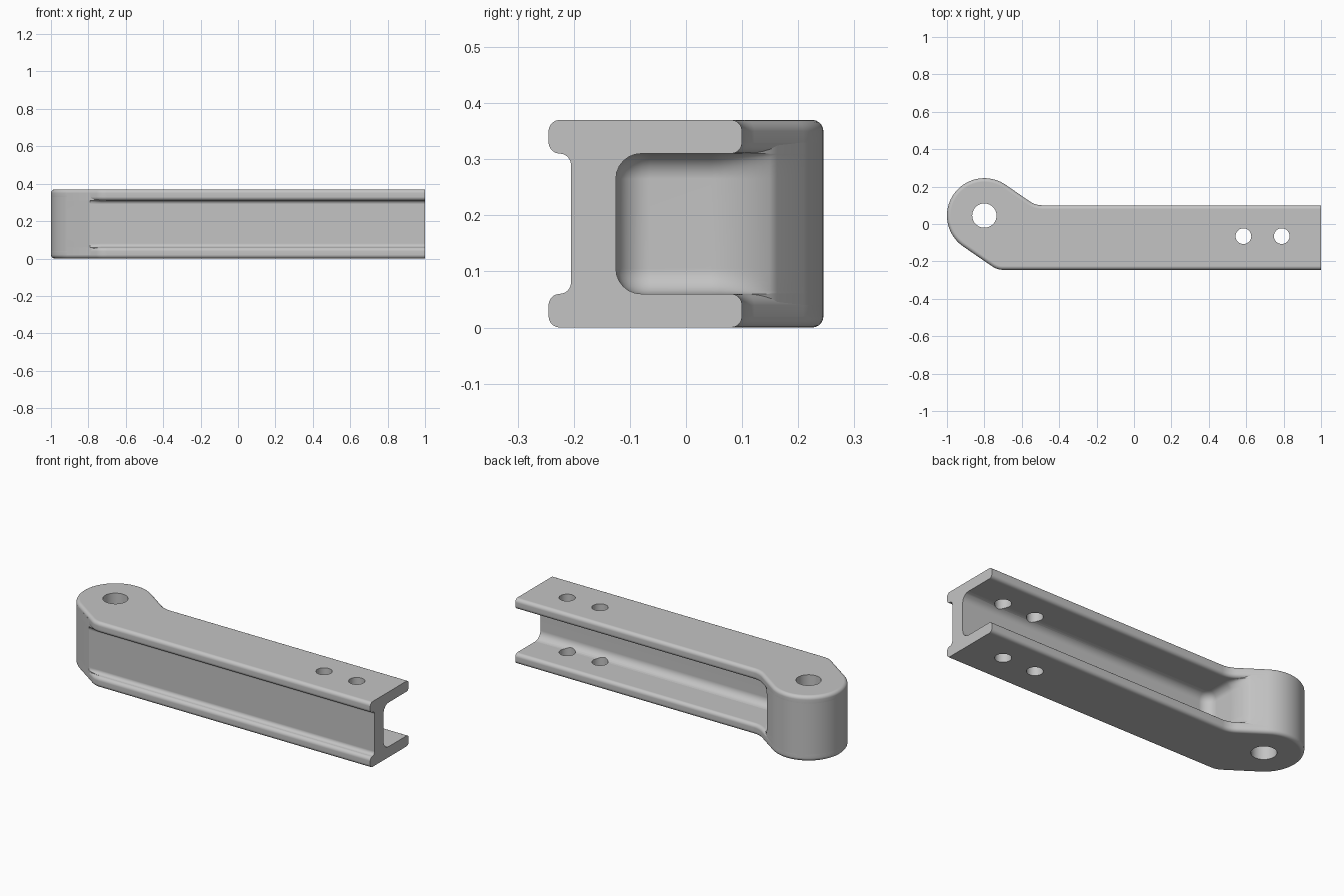
import bpy
import bmesh
from math import sin, cos, radians, pi
from mathutils import Vector

if "Cube" in bpy.data.objects:
    bpy.data.objects.remove(bpy.data.objects["Cube"], do_unlink=True)

HEIGHT, FLANGE, ROUND = 0.37, 0.06, 0.02
BOSS = (-0.8, 0.045)
BOSS_R = 0.2
SLOPE = 55                     # direction of the sloped sides' normal, degrees

steel = bpy.data.materials.new("plain grey")
steel.use_nodes = True
grey = (0.55, 0.55, 0.55, 1)
steel.diffuse_color = grey
steel.node_tree.nodes["Principled BSDF"].inputs["Base Color"].default_value = grey


def arc(centre, r, a0, a1, n):
    angles = [radians(a0 + (a1 - a0) * i / n) for i in range(n + 1)]
    return [(centre[0] + r * cos(a), centre[1] + r * sin(a)) for a in angles]


def loft(rings):
    """Closed solid through a stack of equal-length rings."""
    bm = bmesh.new()
    loops = [[bm.verts.new(p) for p in ring] for ring in rings]
    n = len(loops[0])
    for low, high in zip(loops, loops[1:]):
        for i in range(n):
            j = (i + 1) % n
            bm.faces.new((low[i], low[j], high[j], high[i]))
    bm.faces.new(loops[0][::-1])
    bm.faces.new(loops[-1])
    bmesh.ops.recalc_face_normals(bm, faces=bm.faces)
    return bm


def make_object(name, bm):
    mesh = bpy.data.meshes.new(name)
    bm.to_mesh(mesh)
    bm.free()
    mesh.materials.append(steel)
    ob = bpy.data.objects.new(name, mesh)
    bpy.context.collection.objects.link(ob)
    return ob


# Flange outline: straight bar, sloped neck, round boss, sloped shoulder
boss_arc = arc(BOSS, BOSS_R, SLOPE, SLOPE + 180, 40)
flange_plan = ([(1, -0.245), (1, 0.1)]
               + arc((-0.49, 0.22), 0.12, 270, 180 + SLOPE, 6)
               + boss_arc
               + arc((-0.7, -0.145), 0.1, 180 + SLOPE, 270, 6))


def make_flange(name, z):
    bm = loft([[(x, y, h) for x, y in flange_plan] for h in (z, z + FLANGE)])
    # Round every rim except the sawn end
    rims = [e for e in bm.edges
            if abs(e.verts[0].co.z - e.verts[1].co.z) < 1e-5
            and min(v.co.x for v in e.verts) < 0.999]
    bmesh.ops.bevel(bm, geom=rims, offset=ROUND, segments=5, profile=0.5,
                    affect='EDGES', clamp_overlap=False)
    return make_object(name, bm)


bottom_flange = make_flange("bottom_flange", 0)
top_flange = make_flange("top_flange", HEIGHT - FLANGE)

# Web and boss core: plan points, each with its fillet spread and fillet height
DEEP = 0.045
core = [((1, -0.205), ROUND, ROUND), ((1, -0.125), DEEP, DEEP)]
core += [(p, DEEP, DEEP) for p in arc((-0.525, -0.065), 0.06, 270, 180, 6)]
pocket_r = 0.215
for i in range(9):
    a = 33 * i / 8
    room = BOSS_R - pocket_r * cos(radians(SLOPE - a))
    core.append((arc(BOSS, pocket_r, a, a, 1)[0], max(0, min(DEEP, room * 0.6)), DEEP))
core += [(p, 0, DEEP) for p in boss_arc]
core += [((-0.79, -0.205), 0, ROUND), ((-0.73, -0.205), ROUND, ROUND)]

points = [Vector(p) for p, _, _ in core]
normals = []
for i, p in enumerate(points):
    before = (p - points[i - 1]).normalized()
    after = (points[(i + 1) % len(points)] - p).normalized()
    t = before + after
    n = Vector((t.y, -t.x)).normalized()
    if p.x > 0.999:
        n = Vector((0, 1 if p.y > -0.15 else -1))
    normals.append(n)


def core_ring(t, top, z=None):
    ring = []
    for p, n, (_, spread, rise) in zip(points, normals, core):
        q = p + n * spread * (1 - sin(t))
        h = FLANGE + rise * (1 - cos(t)) if z is None else z
        ring.append((q.x, q.y, HEIGHT - h if top else h))
    return ring


steps = [i / 6 * pi / 2 for i in range(7)]
lower = [core_ring(0, False, ROUND)] + [core_ring(t, False) for t in steps]
upper = [core_ring(0, True, ROUND)] + [core_ring(t, True) for t in steps]
web_and_boss = make_object("web_and_boss", loft(lower + upper[::-1]))

# Pivot bore and two bolt holes
holes = bmesh.new()
for x, y, r in ((*BOSS, 0.065), (0.585, -0.065, 0.042), (0.79, -0.065, 0.042)):
    made = bmesh.ops.create_cone(holes, cap_ends=True, segments=40,
                                 radius1=r, radius2=r, depth=1)
    bmesh.ops.translate(holes, verts=made["verts"], vec=(x, y, HEIGHT / 2))
cutter = make_object("hole_cutter", holes)
cutter.hide_render = True

for ob in (bottom_flange, top_flange, web_and_boss):
    bpy.ops.object.select_all(action='DESELECT')
    ob.select_set(True)
    bpy.context.view_layer.objects.active = ob
    cut = ob.modifiers.new("holes", 'BOOLEAN')
    cut.operation = 'DIFFERENCE'
    cut.solver = 'EXACT'
    cut.object = cutter
    bpy.ops.object.modifier_apply(modifier=cut.name)
    bpy.ops.object.shade_smooth_by_angle(angle=radians(32))
    weighted = ob.modifiers.new("even_shading", 'WEIGHTED_NORMAL')
    weighted.keep_sharp = True

bpy.data.objects.remove(cutter, do_unlink=True)
